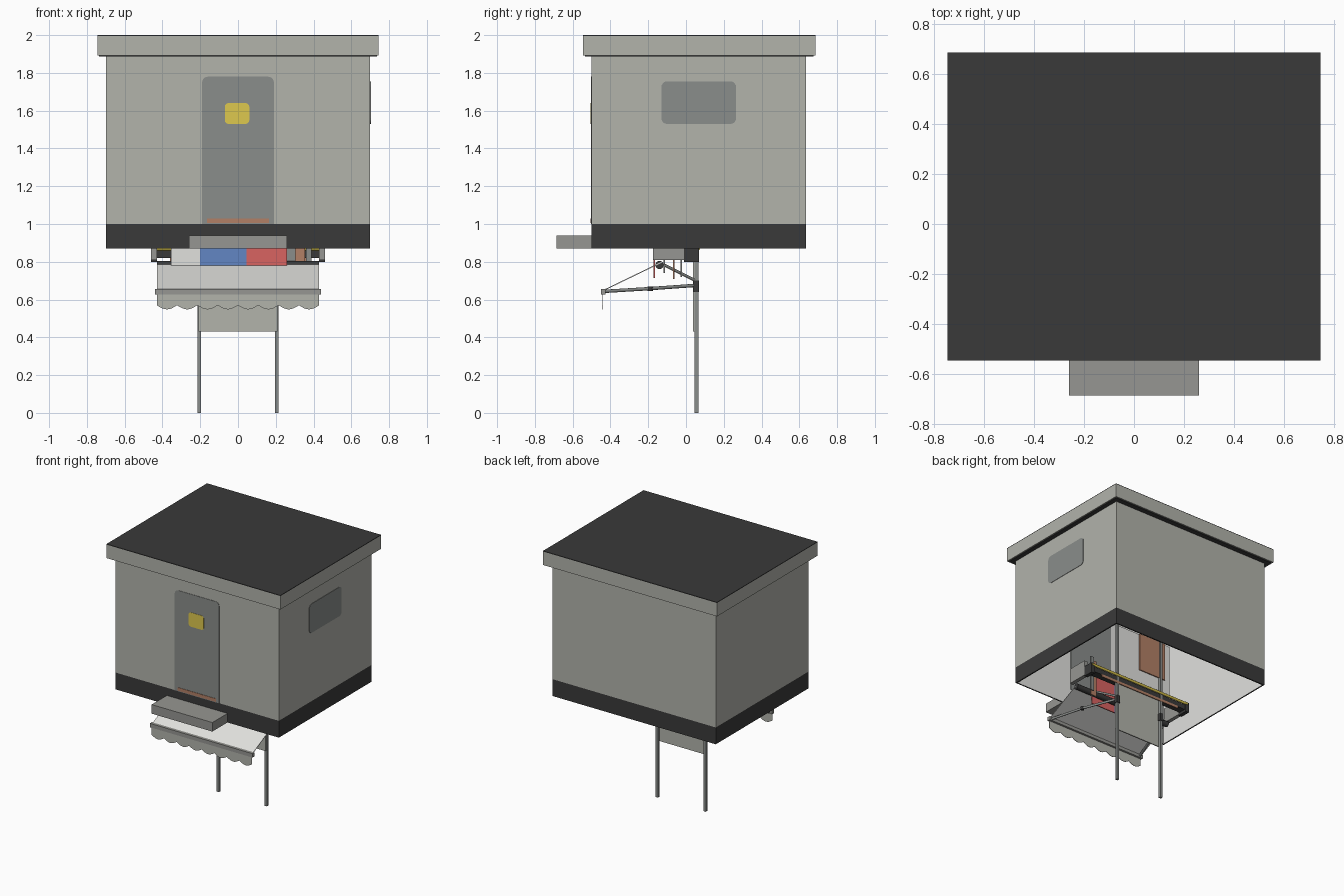
import bpy, bmesh, math
from mathutils import Vector

if "Cube" in bpy.data.objects:
    bpy.data.objects.remove(bpy.data.objects["Cube"])


def lin(c):
    c /= 255
    return c / 12.92 if c <= 0.04045 else ((c + 0.055) / 1.055) ** 2.4


def mat(name, r, g, b):
    m = bpy.data.materials.new(name)
    m.diffuse_color = (lin(r), lin(g), lin(b), 1)
    m.use_nodes = True
    m.node_tree.nodes["Principled BSDF"].inputs["Base Color"].default_value = m.diffuse_color
    return m


WALL = mat("wall_grey", 178, 179, 171)
GREY = mat("mid_grey", 138, 141, 139)
STEP = mat("step_grey", 150, 150, 146)
DARK = mat("charcoal", 58, 58, 58)
WHITE = mat("off_white", 225, 225, 222)
BLUE = mat("blue", 98, 134, 196)
RED = mat("red", 216, 99, 97)
YELLOW = mat("yellow", 222, 200, 78)
BROWN = mat("brown", 178, 128, 102)


def finish(name, bm, *mats):
    bmesh.ops.recalc_face_normals(bm, faces=bm.faces)
    me = bpy.data.meshes.new(name)
    bm.to_mesh(me)
    bm.free()
    ob = bpy.data.objects.new(name, me)
    bpy.context.collection.objects.link(ob)
    for m in mats:
        me.materials.append(m)
    return ob


def box(name, x, y, z, m):
    bm = bmesh.new()
    bmesh.ops.create_cube(bm, size=1)
    for v in bm.verts:
        v.co = [(a[0] + a[1]) / 2 + c * (a[1] - a[0]) for a, c in zip((x, y, z), v.co)]
    return finish(name, bm, m)


def rod(name, a, b, r, m, sides=12):
    a, b = Vector(a), Vector(b)
    bm = bmesh.new()
    bmesh.ops.create_cone(bm, cap_ends=True, segments=sides, radius1=r, radius2=r, depth=(b - a).length)
    rot = Vector((0, 0, 1)).rotation_difference(b - a).to_matrix()
    for v in bm.verts:
        v.co = rot @ v.co + (a + b) / 2
    ob = finish(name, bm, m)
    for p in ob.data.polygons:
        p.use_smooth = len(p.vertices) == 4
    return ob


def prism(name, pts, depth, m):
    """Extrude a 3D outline along a vector."""
    bm = bmesh.new()
    f = bm.faces.new([bm.verts.new(p) for p in pts])
    g = bmesh.ops.extrude_face_region(bm, geom=[f])
    bmesh.ops.translate(bm, vec=depth, verts=[v for v in g["geom"] if isinstance(v, bmesh.types.BMVert)])
    return finish(name, bm, m)


def rounded(u0, u1, z0, z1, r, low=True):
    """Rounded rectangle outline; low=False keeps the bottom corners square."""
    pts = []
    for cx, cz, a0 in ((u1 - r, z1 - r, 0), (u0 + r, z1 - r, 90), (u0 + r, z0 + r, 180), (u1 - r, z0 + r, 270)):
        if a0 >= 180 and not low:
            pts.append((u0 if a0 == 180 else u1, z0))
            continue
        for k in range(6):
            a = math.radians(a0 + 18 * k)
            pts.append((cx + r * math.cos(a), cz + r * math.sin(a)))
    return pts


def ring(name, z0, z1, m, t=0.01):
    """Four walls open above and below, off-white inside."""
    bm = bmesh.new()
    loops = []
    for inset, z in ((0, z0), (0, z1), (t, z1), (t, z0)):
        x, y0, y1 = 0.70 - inset, -0.50 + inset, 0.635 - inset
        loops.append([bm.verts.new(p) for p in ((-x, y0, z), (x, y0, z), (x, y1, z), (-x, y1, z))])
    for i in range(4):
        a, b = loops[i], loops[(i + 1) % 4]
        for k in range(4):
            f = bm.faces.new((a[k], a[(k + 1) % 4], b[(k + 1) % 4], b[k]))
            f.material_index = int(i == 2)
    return finish(name, bm, m, WHITE)


# Building shell and roof
ring("base_band", 0.87, 1.0, DARK)
ring("walls", 1.0, 1.892, WALL)
box("roof_soffit", (-0.735, 0.735), (-0.535, 0.675), (1.888, 1.892), DARK)
box("roof_fascia", (-0.745, 0.745), (-0.545, 0.685), (1.891, 1.995), WALL)
box("roof_top", (-0.745, 0.745), (-0.545, 0.685), (1.995, 2.0), DARK)

# Door, its sign, sill and step; side window
door = rounded(-0.19, 0.19, 1.0, 1.78, 0.03, low=False)
prism("door", [(u, -0.503, z) for u, z in door], (0, 0.004, 0), GREY)
prism("door_inside", [(u, -0.489, z) for u, z in door], (0, 0.004, 0), GREY)
prism("door_sign", [(u, -0.505, z) for u, z in rounded(-0.07, 0.06, 1.53, 1.64, 0.02)], (0, 0.004, 0), YELLOW)
box("door_sill", (-0.165, 0.165), (-0.506, -0.5), (1.005, 1.03), BROWN)
box("door_step", (-0.26, 0.26), (-0.685, -0.5), (0.87, 0.94), STEP)
prism("side_window", [(0.699, u, z) for u, z in rounded(-0.13, 0.265, 1.53, 1.755, 0.03)], (0.004, 0, 0), GREY)

# Stall underneath: posts with collars and folding awning arms
for s, side in ((-1, "left"), (1, "right")):
    x = 0.205 * s
    box("post_" + side, (x - 0.01, x + 0.01), (0.045, 0.065), (0, 1.3), GREY)
    box("post_collar_" + side, (x - 0.015, x + 0.015), (0.04, 0.07), (0.64, 0.70), DARK)
    elbow = (0.33 * s, -0.19, 0.658)
    rod("inner_arm_" + side, (x, 0.05, 0.675), elbow, 0.009, GREY)
    rod("outer_arm_" + side, elbow, (0.42 * s, -0.44, 0.643), 0.009, GREY)
    rod("arm_joint_" + side, (elbow[0], -0.19, 0.646), (elbow[0], -0.19, 0.67), 0.014, DARK)
    rod("arm_brace_" + side, (x, 0.05, 0.70), (0.3 * s, -0.12, 0.785), 0.008, GREY)
    xa, xb = sorted((0.43 * s, 0.46 * s))
    box("end_bracket_" + side, (xa, xb), (-0.175, -0.01), (0.81, 0.93), STEP)
    box("trough_end_" + side, (xa, xb), (-0.01, 0.07), (0.80, 0.88), DARK)

# Back panels and rail
box("back_panel", (-0.21, 0.21), (0.036, 0.044), (0.43, 0.87), WALL)
box("upper_back_panel", (-0.30, 0.21), (0.036, 0.044), (0.87, 1.3), WHITE)
box("brown_board", (-0.25, -0.01), (0.046, 0.054), (1.0, 1.3), BROWN)
box("trough", (-0.45, 0.45), (0.0, 0.06), (0.82, 0.86), DARK)
rod("yellow_rail", (-0.45, 0.065, 0.87), (0.45, 0.065, 0.87), 0.01, YELLOW)
box("brown_rail", (-0.36, 0.36), (0.061, 0.067), (0.80, 0.82), BROWN)

# Awning: sloped cloth, roller, front bar and scalloped valance
prism("awning_cloth", [(-0.43, -0.44, 0.65), (0.43, -0.44, 0.65), (0.43, -0.13, 0.80), (-0.43, -0.13, 0.80)],
      (0, 0.002, -0.005), WHITE)
rod("awning_roller", (-0.43, -0.14, 0.783), (0.43, -0.14, 0.783), 0.022, DARK)
box("awning_front_bar", (-0.44, 0.44), (-0.45, -0.425), (0.627, 0.657), STEP)
edge = []
for i in range(8):
    for k in range(8):
        t = k / 8
        edge.append((-0.43 + 0.1075 * (i + t), -0.444, 0.57 - 0.022 * math.sin(math.pi * t)))
prism("awning_valance", edge + [(0.43, -0.444, 0.57), (0.43, -0.444, 0.635), (-0.43, -0.444, 0.635)],
      (0, 0.003, 0), WALL)

# Hanging display boards
for name, x0, x1, y, z, m in (("white", -0.355, -0.2, -0.172, 0.715, WHITE), ("blue", -0.2, 0.045, -0.172, 0.715, BLUE),
                              ("red", 0.045, 0.26, -0.172, 0.715, RED), ("grey", 0.26, 0.305, -0.12, 0.74, GREY),
                              ("brown", 0.305, 0.355, -0.07, 0.71, BROWN), ("small_grey", 0.36, 0.39, -0.03, 0.72, GREY)):
    box(name + "_board", (x0, x1), (y, y + 0.008), (z, 1.0), m)
